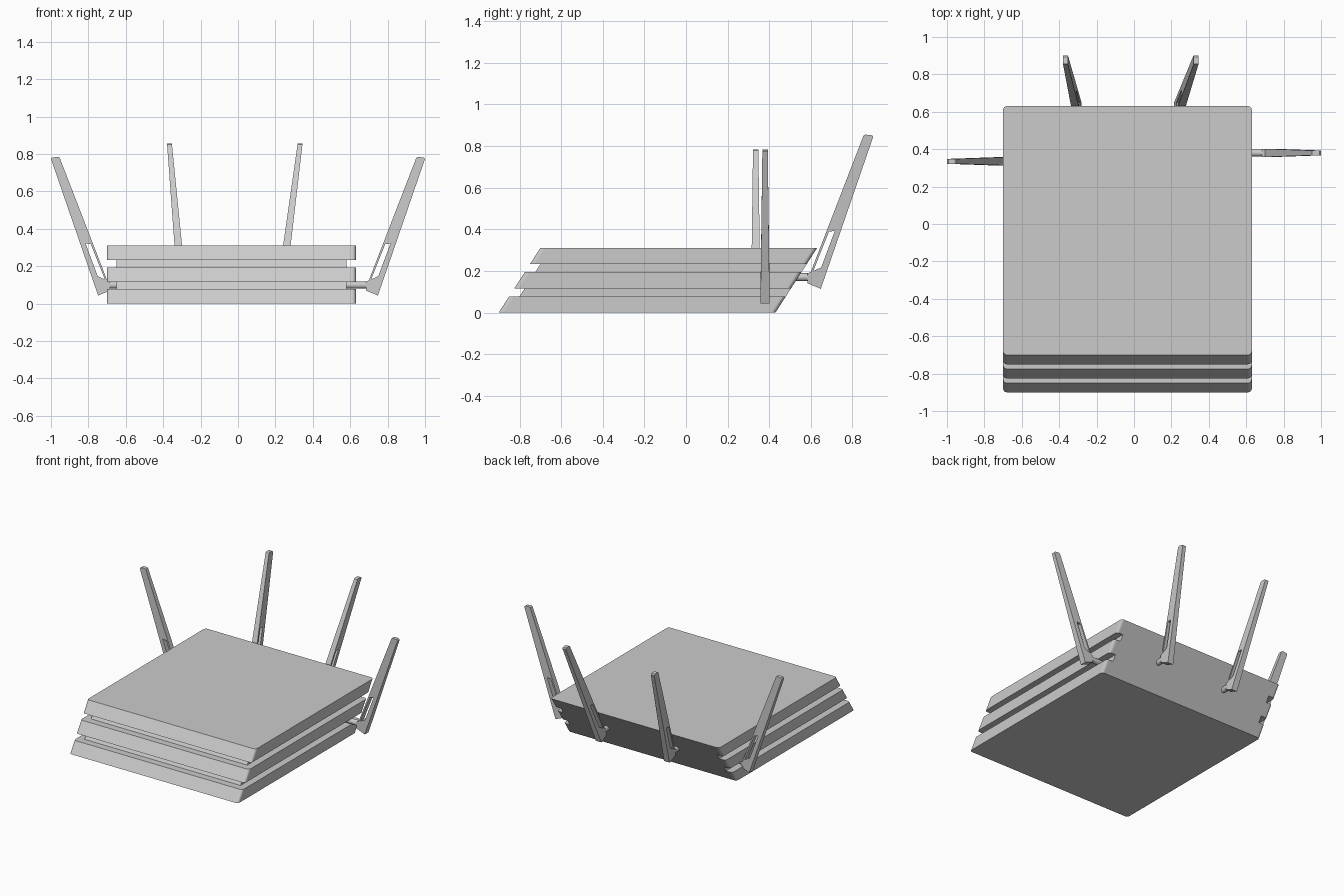
import bpy, bmesh, math
from mathutils import Vector, Matrix

if "Cube" in bpy.data.objects:
    bpy.data.objects.remove(bpy.data.objects["Cube"])

SHEAR = 0.2 / 0.31   # backward lean of the case
U = 0.31 / 8         # layer module: slab = 2, groove = 1


def finish(bm, name):
    bmesh.ops.recalc_face_normals(bm, faces=bm.faces)
    mesh = bpy.data.meshes.new(name)
    bm.to_mesh(mesh)
    bm.free()
    obj = bpy.data.objects.new(name, mesh)
    bpy.context.collection.objects.link(obj)
    return obj


def layer(name, x0, x1, y0, y1, z0, z1, radius):
    """Box with rounded upright corners, leaning backward."""
    bm = bmesh.new()
    bmesh.ops.create_cube(bm, size=1)
    for v in bm.verts:
        v.co = Vector((x0 if v.co.x < 0 else x1,
                       y0 if v.co.y < 0 else y1,
                       z0 if v.co.z < 0 else z1))
    if radius:
        upright = [e for e in bm.edges
                   if abs(e.verts[0].co.z - e.verts[1].co.z) > 1e-4]
        bmesh.ops.bevel(bm, geom=upright, offset=radius, segments=4,
                        affect='EDGES', profile=0.5)
    for v in bm.verts:
        v.co.y += SHEAR * v.co.z
    return finish(bm, name)


# Case: three slabs separated by recessed layers, flush at the back
for i in range(3):
    z = 3 * i * U
    layer(f"case_slab_{i + 1}", -0.7, 0.63, -0.9, 0.43, z, z + 2 * U, 0.02)
for i in range(2):
    z = (3 * i + 2) * U
    layer(f"recessed_layer_{i + 1}", -0.65, 0.58, -0.85, 0.43, z, z + U, 0)

# Antenna blade profile (outward, up) measured from its pivot
OUTLINE = [(0, -0.03), (0.063, -0.056), (0.315, 0.675), (0.308, 0.682),
           (0.277, 0.685), (0.268, 0.68), (0.015, 0.026), (0, 0.018)]
SLOT = [(0.027, 0.03), (0.065, 0.047), (0.13, 0.222), (0.102, 0.219)]


def antenna(name, origin, outward, lean, reach):
    """Slotted tapering blade plus the round pivot joining it to the case."""
    out, up = Vector(outward), Vector((0, 0, 1))
    side = Vector((abs(out.y), abs(out.x), 0))
    origin = Vector(origin)
    bm = bmesh.new()
    for loop in (OUTLINE, SLOT):
        vs = [bm.verts.new((u, 0, w)) for u, w in loop]
        for a, b in zip(vs, vs[1:] + vs[:1]):
            bm.edges.new((a, b))
    bmesh.ops.triangle_fill(bm, edges=bm.edges[:], use_beauty=True)
    ext = bmesh.ops.extrude_face_region(bm, geom=bm.faces[:],
                                        use_keep_orig=True)
    far = {g for g in ext["geom"] if isinstance(g, bmesh.types.BMVert)}
    for v in bm.verts:
        u, w = v.co.x, v.co.z
        half = 0.022 - 0.009 * max(w, 0) / 0.68
        s = lean * w + (half if v in far else -half)
        v.co = origin + out * u + up * w + side * s
    finish(bm, name + "_blade")

    bm = bmesh.new()
    length = reach + 0.025
    rot = Vector((0, 0, 1)).rotation_difference(out).to_matrix().to_4x4()
    mid = origin + out * (0.025 - length / 2)
    bmesh.ops.create_cone(bm, cap_ends=True, segments=24, radius1=0.019,
                          radius2=0.019, depth=length,
                          matrix=Matrix.Translation(mid) @ rot)
    pivot = finish(bm, name + "_pivot")
    bpy.ops.object.select_all(action='DESELECT')
    pivot.select_set(True)
    bpy.context.view_layer.objects.active = pivot
    bpy.ops.object.shade_smooth_by_angle(angle=math.radians(40))


# Two side antennas and two rear ones
antenna("right_antenna", (0.685, 0.38, 0.099), (1, 0, 0), 0, 0.11)
antenna("left_antenna", (-0.685, 0.335, 0.099), (-1, 0, 0), 0, 0.04)
antenna("rear_left_antenna", (-0.307, 0.585, 0.17), (0, 1, 0), -0.087, 0.07)
antenna("rear_right_antenna", (0.243, 0.585, 0.17), (0, 1, 0), 0.13, 0.07)
